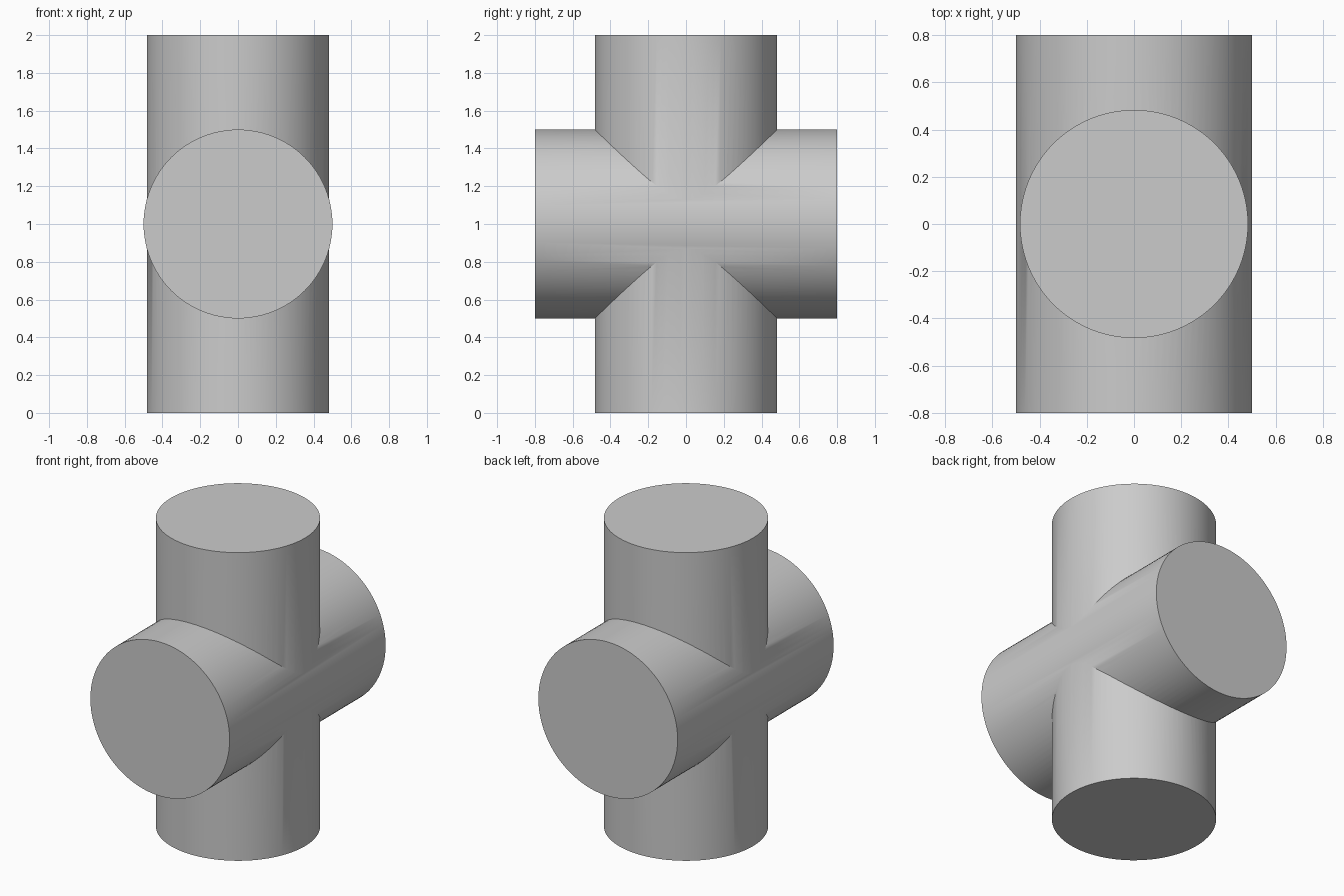
import bpy
import math

cube = bpy.data.objects.get("Cube")
if cube:
    bpy.data.objects.remove(cube, do_unlink=True)

# Single plain grey
grey = bpy.data.materials.new("plain_grey")
grey.use_nodes = True
grey.diffuse_color = (0.6, 0.6, 0.6, 1)
grey.node_tree.nodes["Principled BSDF"].inputs["Base Color"].default_value = grey.diffuse_color


def pipe(name, radius, length, tilt=0.0):
    bpy.ops.mesh.primitive_cylinder_add(
        vertices=96, radius=radius, depth=length,
        location=(0, 0, 1), rotation=(tilt, 0, 0))
    obj = bpy.context.object
    obj.name = name
    obj.data.materials.append(grey)
    return obj


# Slightly wider horizontal cylinder, used to join into the upright one
cross = pipe("cross_cylinder_helper", 0.5, 1.6, math.pi / 2)
body = pipe("crossed_cylinders", 0.483, 2.0)

# Fuse both into one clean surface
union = body.modifiers.new("join", 'BOOLEAN')
union.operation = 'UNION'
union.solver = 'EXACT'
union.object = cross
bpy.ops.object.modifier_apply(modifier=union.name)
bpy.data.objects.remove(cross, do_unlink=True)

# Smooth walls, crisp rims and seams
bpy.ops.object.shade_smooth_by_angle(angle=math.radians(30))
